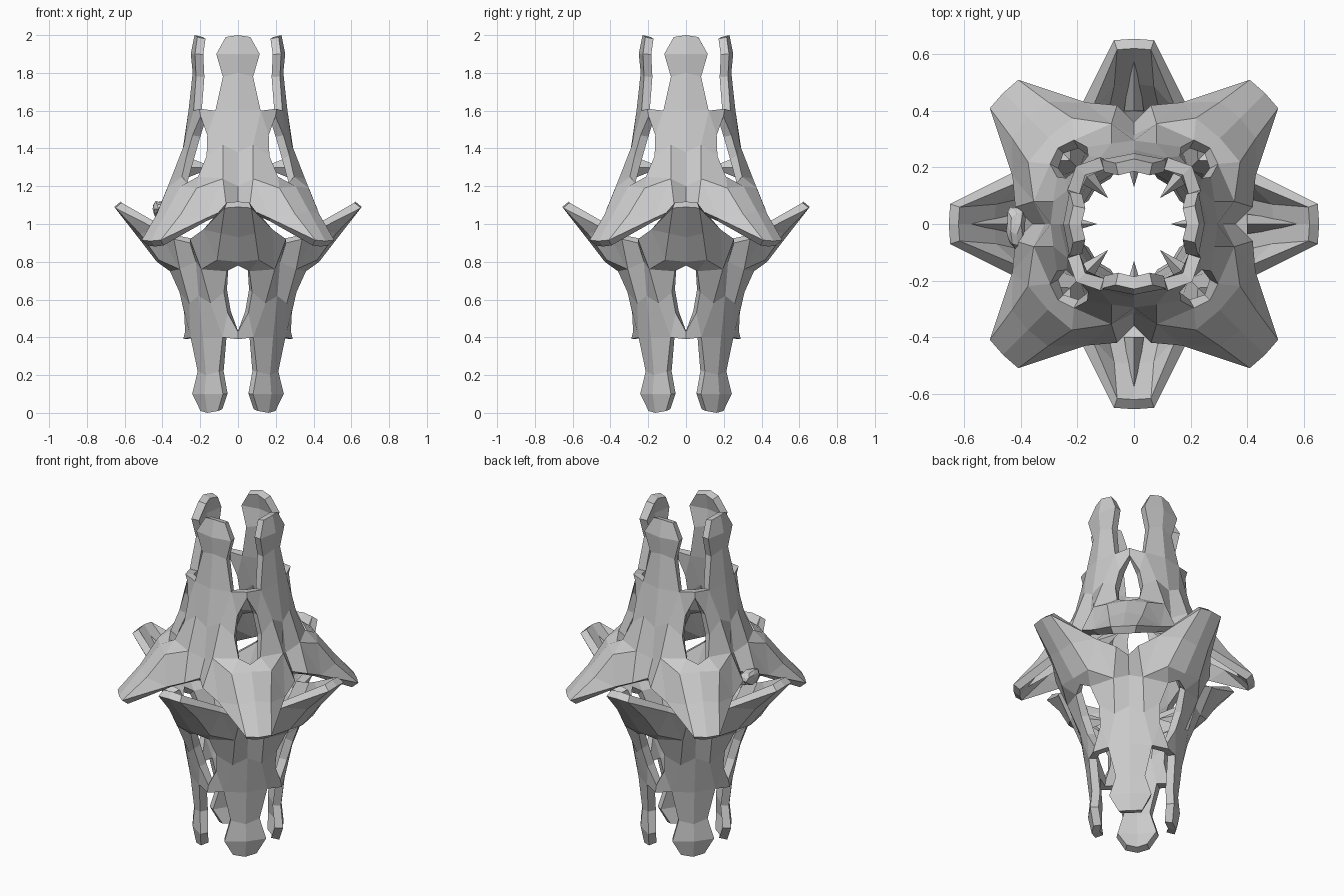
import bpy, bmesh, random
from math import pi, sin, cos
from mathutils import Vector, Matrix

if "Cube" in bpy.data.objects:
    bpy.data.objects.remove(bpy.data.objects["Cube"])

S2 = 2 ** 0.5


def D(r, h, z):
    """Point on the diagonal: r outward, h sideways towards the prong."""
    return ((r + h) / S2, (r - h) / S2, z)


# Half-turn about a level axis: swaps upper/lower and prong/horn directions
AXIS = Vector((cos(pi / 8), sin(pi / 8), 0))
FLIP = Matrix.Translation((0, 0, 1)) @ Matrix.Rotation(pi, 4, AXIS) @ Matrix.Translation((0, 0, -1))


def finish(bm, name, matrix):
    bm.transform(matrix)
    me = bpy.data.meshes.new(name)
    bm.to_mesh(me)
    ob = bpy.data.objects.new(name, me)
    bpy.context.collection.objects.link(ob)
    return ob


# One eighth of a half shell, from prong centre line to horn centre line
PTS = {
    # prong centre line and the notch below it
    'P0': (.23, 0, 2.0), 'P1': (.25, 0, 1.9), 'P2': (.24, 0, 1.8), 'P3': (.262, 0, 1.6),
    'P4': (.295, 0, 1.38), 'N0': (.315, 0, 1.2), 'N1': (.36, 0, 1.1),
    # prong edge and shoulder
    'E0': (.215, .065, 1.99), 'E1': (.228, .115, 1.9), 'E2': (.222, .08, 1.78),
    'E3': (.235, .12, 1.6), 'M4': (.285, .08, 1.42), 'M5': (.355, .08, 1.24), 'M6': (.42, .06, 1.08),
    # pointed window rim
    'Bt': D(.29, 0, 1.61), 'Bb': D(.28, 0, 1.57), 'R1': D(.285, .055, 1.47),
    'R2': D(.31, .075, 1.36), 'R3': D(.36, .06, 1.25), 'R4': D(.38, 0, 1.22),
    # brow and flaring horn
    'W0': D(.43, 0, 1.2), 'W1': D(.42, .11, 1.19), 'S': (.43, .17, 1.03),
    'Q0': D(.53, 0, 1.07), 'Q1': D(.52, .09, 1.05), 'T0': D(.655, 0, .91), 'T1': D(.65, .071, .915),
}
FACES = """P0 P1 E1 E0;P1 P2 E2 E1;P2 P3 E3 E2;P3 P4 M4 E3;P4 N0 M5 M4;N0 N1 M6 M5;
E3 Bt Bb R1;E3 R1 R2 M4;M4 R2 R3 M5;R3 R4 W0 W1;R3 W1 M5;M5 W1 S;M5 S M6;
W0 Q0 Q1 W1;Q0 T0 T1 Q1;W1 Q1 S;Q1 T1 S"""


def half_shell(name, matrix):
    bm = bmesh.new()
    for k in range(4):
        rot = Matrix.Rotation(k * pi / 2, 4, 'Z')
        for side in (1, -1):
            v = {n: bm.verts.new(rot @ Vector((x, y * side, z))) for n, (x, y, z) in PTS.items()}
            for f in FACES.split(';'):
                bm.faces.new([v[n] for n in f.split()])
    bmesh.ops.remove_doubles(bm, verts=bm.verts, dist=.0005)
    bmesh.ops.recalc_face_normals(bm, faces=bm.faces)
    out = sum(f.normal.dot(f.calc_center_median() * Vector((1, 1, 0))) for f in bm.faces)
    if out < 0:
        bmesh.ops.reverse_faces(bm, faces=bm.faces)
    ob = finish(bm, name, matrix)
    sol = ob.modifiers.new('thickness', 'SOLIDIFY')
    sol.thickness = .045
    sol.offset = -1


def wedges(name, matrix, tip, base):
    """Four thin pyramids, one per quarter turn."""
    bm = bmesh.new()
    for k in range(4):
        rot = Matrix.Rotation(k * pi / 2, 4, 'Z')
        t = bm.verts.new(rot @ Vector(tip))
        b = [bm.verts.new(rot @ Vector(p)) for p in base]
        bm.faces.new(b)
        for i in range(len(b)):
            bm.faces.new((b[i], t, b[(i + 1) % len(b)]))
    bmesh.ops.recalc_face_normals(bm, faces=bm.faces)
    finish(bm, name, matrix)


for label, mat in (('upper', Matrix.Identity(4)), ('lower', FLIP)):
    half_shell(label + '_shell', mat)
    # fin under each horn
    wedges(label + '_horn_fins', mat, D(.64, 0, .9),
           [D(.4, .035, 1.14), D(.4, 0, 1.04), D(.4, -.035, 1.14)])
    # small spikes pointing into the hollow core
    wedges(label + '_inner_spikes', mat, (.13, 0, 1.3),
           [(.28, .045, 1.3), (.28, 0, 1.36), (.28, -.045, 1.3), (.28, 0, 1.24)])

# rough lump on the left side
random.seed(4)
bm = bmesh.new()
bmesh.ops.create_icosphere(bm, subdivisions=2, radius=1)
for v in bm.verts:
    v.co *= random.uniform(.7, 1.15)
bmesh.ops.scale(bm, vec=(.035, .08, .045), verts=bm.verts)
finish(bm, 'side_lump', Matrix.Translation((-.42, 0, 1.08)))
